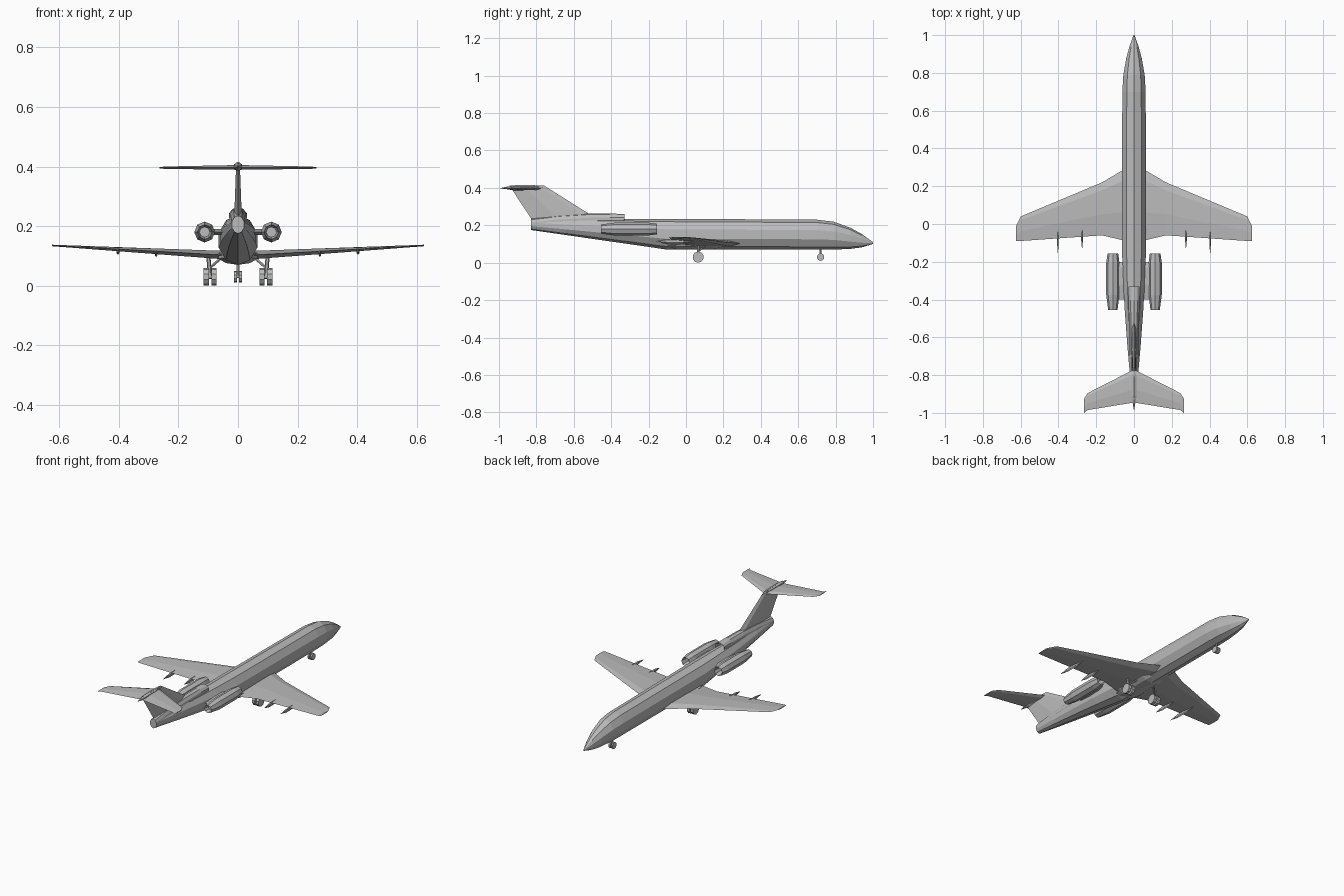
import bpy
import bmesh
import math
from mathutils import Vector

default_cube = bpy.data.objects.get("Cube")
if default_cube:
    bpy.data.objects.remove(default_cube)

COLOUR = (.5, .5, .5, 1)
grey = bpy.data.materials.new("airframe grey")
grey.use_nodes = True
grey.diffuse_color = COLOUR
grey.node_tree.nodes["Principled BSDF"].inputs["Base Color"].default_value = COLOUR


def loft(name, rings, mirrored=False):
    """Skin a row of equal-sized point rings, capped and flat shaded."""
    bm = bmesh.new()
    rows = [[bm.verts.new(point) for point in ring] for ring in rings]
    for near, far in zip(rows, rows[1:]):
        for i in range(len(near)):
            bm.faces.new((near[i - 1], near[i], far[i], far[i - 1]))
    bm.faces.new(rows[0])
    bm.faces.new(rows[-1])
    bmesh.ops.recalc_face_normals(bm, faces=bm.faces)
    mesh = bpy.data.meshes.new(name)
    bm.to_mesh(mesh)
    bm.free()
    mesh.materials.append(grey)
    part = bpy.data.objects.new(name, mesh)
    bpy.context.collection.objects.link(part)
    if mirrored:
        part.modifiers.new("Mirror", 'MIRROR')


def oval(y, half_width, low, high, x=0, sides=10):
    """Ring facing along y, from its half width and its lowest and highest z."""
    middle, half_height = (low + high) / 2, (high - low) / 2
    angles = [math.tau * i / sides for i in range(sides)]
    return [Vector((x + half_width * math.sin(a), y, middle + half_height * math.cos(a)))
            for a in angles]


def foil(x, lead, trail, z, thickness):
    """Six-sided wing section at x, pointed at both edges."""
    half = thickness / 2
    shoulder = lead + (trail - lead) * .15
    hip = lead + (trail - lead) * .6
    return [Vector(point) for point in (
        (x, lead, z), (x, shoulder, z + half), (x, hip, z + half),
        (x, trail, z), (x, hip, z - half), (x, shoulder, z - half))]


def spindle(name, x, z, front, back, half_width, half_height, sides=6, mirrored=False):
    """Long fairing with pointed ends."""
    rings = []
    for t in (0, .3, .7, 1):
        swell = .05 + math.sin(math.pi * t)
        height = half_height * swell
        rings.append(oval(front + (back - front) * t, half_width * swell,
                          z - height, z + height, x, sides))
    loft(name, rings, mirrored)


def rod(name, start, end, radius, sides=6, mirrored=False):
    """Straight cylinder between two points."""
    start, end = Vector(start), Vector(end)
    turn = (end - start).to_track_quat('Y', 'Z')
    ring = [turn @ point for point in oval(0, radius, -radius, radius, sides=sides)]
    loft(name, [[centre + point for point in ring] for centre in (start, end)], mirrored)


# Fuselage: rounded drooping nose, then a tail that narrows and sweeps up
nose = [oval(.7 + .3 * t, .003 + .062 * (1 - t ** 2), .07 + .03 * t ** 4, .23 - .12 * t ** 2)
        for t in (1, .8, .6, .3, 0)]
tail = [oval(-.1 - .73 * t, .068 - .048 * t ** 1.5, .07 + .105 * t, .235)
        for t in (0, .25, .5, .75, 1)]
loft("fuselage", nose + tail)

# Belly fairing between the wings
spindle("belly_fairing", 0, .1, .3, -.2, .08, .035, sides=10)

# Centre engine: recessed intake, then a duct back to the tail pipe
duct = [oval(-.33 - .5 * t, .032 - .01 * t, .21 - .035 * t, .26 + .03 * t - .055 * t ** 2)
        for t in (0, .15, .4, .7, 1)]
loft("centre_engine_duct", [oval(-.4, .02, .22, .25)] + duct)

# Wings: each station is x, leading edge and trailing edge
stations = ((0, .32, -.1), (.17, .22, -.06), (.6, .04, -.09), (.625, -.01, -.09))
loft("wings", [foil(x, lead, trail, .1 + .056 * x, .03 - .04 * x)
               for x, lead, trail in stations], mirrored=True)

# Flap track fairings under the wings
spindle("inner_flap_fairings", .275, .108, .02, -.135, .006, .014, mirrored=True)
spindle("outer_flap_fairings", .403, .115, .04, -.16, .006, .014, mirrored=True)

# Side engines: hollow intake, nacelle, narrower hollow exhaust
front, back, radius = -.155, -.455, .035
nacelle = ((front - .05, .6), (front, .8), (front - .05, 1),
           (back + .08, 1), (back, .7), (back + .03, .5))
loft("side_engines", [oval(y, radius * size, .18 - radius * size, .18 + radius * size, .112, 8)
                      for y, size in nacelle], mirrored=True)
loft("engine_pylons", [foil(x, -.2, -.4, .18, .02) for x in (.03, .1)], mirrored=True)

# Swept fin: a wing section stood upright
fin_sections = (foil(.225, -.46, -.82, 0, .026), foil(.413, -.76, -.945, 0, .012))
loft("fin", [[point.zyx for point in section] for section in fin_sections])

# High tailplane and the bullet at its centre
loft("tailplane", [foil(0, -.77, -.945, .397, .016), foil(.245, -.895, -.985, .396, .008),
                   foil(.264, -.925, -1, .396, .004)], mirrored=True)
spindle("tail_bullet", 0, .4, -.74, -.985, .018, .018)

# Main landing gear: twin wheels, axle, strut and brace on each side
gear_y, axle_z = .065, .03
for label, x in (("inner", .072), ("outer", .098)):
    rod(label + "_main_wheels", (x, gear_y, axle_z), (x + .017, gear_y, axle_z), .03,
        sides=10, mirrored=True)
rod("main_axles", (.075, gear_y, axle_z), (.11, gear_y, axle_z), .007, mirrored=True)
rod("main_struts", (.094, gear_y, axle_z), (.1, gear_y, .105), .007, mirrored=True)
rod("main_braces", (.094, gear_y, .06), (.06, .1, .09), .005, mirrored=True)

# Nose landing gear: twin wheels, axle and strut
gear_y = .72
rod("nose_wheels", (.004, gear_y, axle_z), (.014, gear_y, axle_z), .02, sides=10, mirrored=True)
rod("nose_axle", (-.012, gear_y, axle_z), (.012, gear_y, axle_z), .005)
rod("nose_strut", (0, gear_y, axle_z), (0, gear_y, .085), .005)
